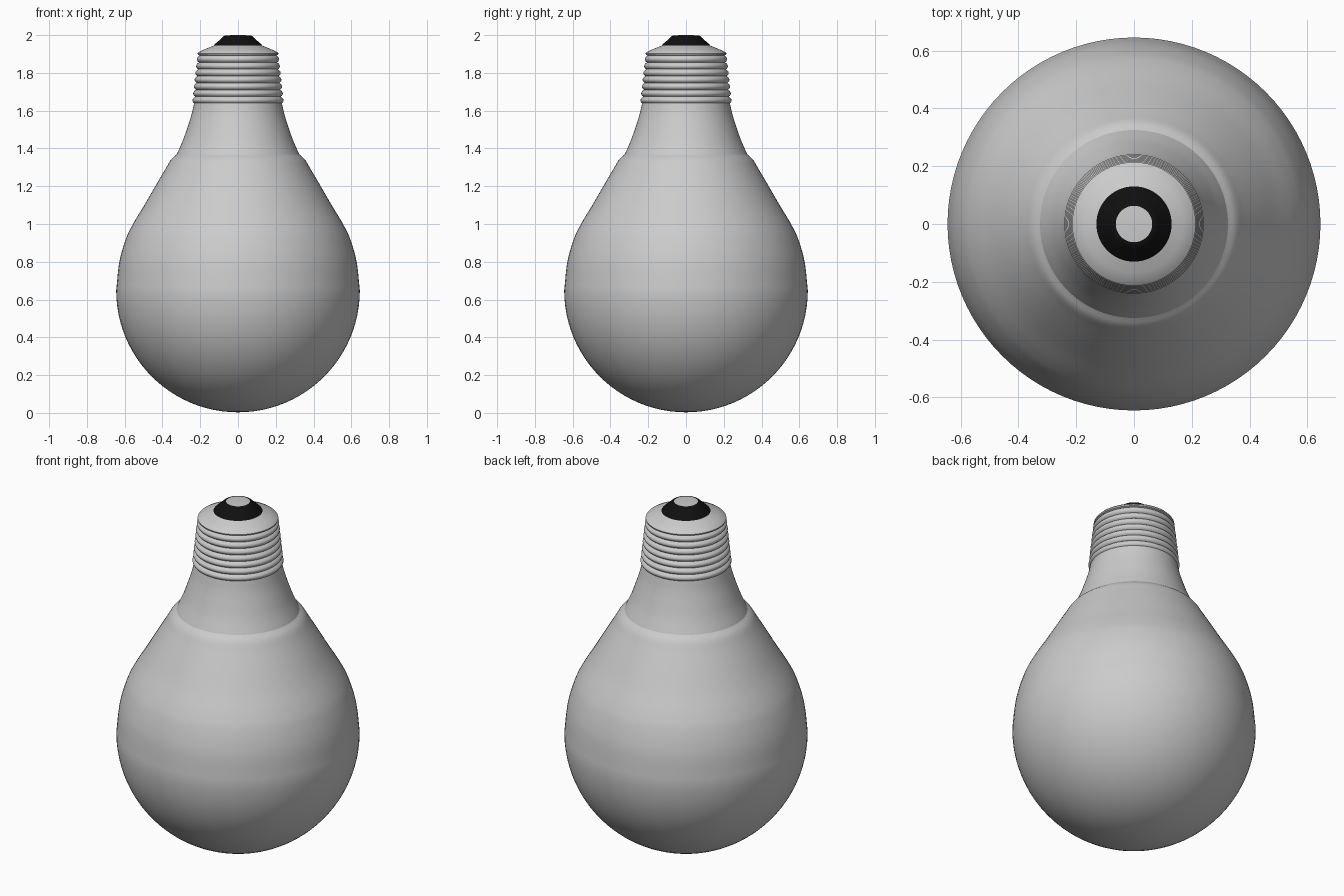
import bpy
from math import sin, cos, pi
from mathutils import Vector

if "Cube" in bpy.data.objects:
    bpy.data.objects.remove(bpy.data.objects["Cube"])

SEGMENTS = 96


def smooth(points, steps=6):
    """Catmull-Rom curve through (radius, height) points."""
    p = [Vector(q) for q in points]
    p = [2 * p[0] - p[1]] + p + [2 * p[-1] - p[-2]]
    out = []
    for a, b, c, d in zip(p, p[1:], p[2:], p[3:]):
        for i in range(steps):
            t = i / steps
            out.append(0.5 * (2 * b + (c - a) * t + (2 * a - 5 * b + 4 * c - d) * t ** 2
                              + (3 * b - a - 3 * c + d) * t ** 3))
    return [tuple(v) for v in out] + [tuple(points[-1])]


def lathe(name, profile, color=None, angle=35):
    """Revolve a (radius, height) profile about z; zero radius becomes a pole."""
    verts, faces, rings = [], [], []
    for r, z in profile:
        n = 1 if r < 1e-5 else SEGMENTS
        rings.append([len(verts) + i for i in range(n)])
        verts += [(r * cos(2 * pi * i / n), r * sin(2 * pi * i / n), z) for i in range(n)]
    for a, b in zip(rings, rings[1:]):
        for i in range(SEGMENTS):
            j = (i + 1) % SEGMENTS
            if len(a) == 1:
                faces.append((a[0], b[j], b[i]))
            elif len(b) == 1:
                faces.append((a[i], a[j], b[0]))
            else:
                faces.append((a[i], a[j], b[j], b[i]))
    mesh = bpy.data.meshes.new(name)
    mesh.from_pydata(verts, [], faces)
    obj = bpy.data.objects.new(name, mesh)
    bpy.context.collection.objects.link(obj)
    bpy.ops.object.select_all(action='DESELECT')
    obj.select_set(True)
    bpy.context.view_layer.objects.active = obj
    bpy.ops.object.shade_smooth_by_angle(angle=angle * pi / 180)
    if color:
        mat = bpy.data.materials.new(name)
        mat.diffuse_color = color
        mat.use_nodes = True
        mat.node_tree.nodes["Principled BSDF"].inputs["Base Color"].default_value = mat.diffuse_color
        mesh.materials.append(mat)
    return obj


# Glass envelope: spherical bottom flowing into the shoulder
R = 0.645
bowl = [(R * sin(a), R - R * cos(a) + 0.003) for a in (pi / 2 * i / 24 for i in range(24))]
shoulder = smooth([(R, 0.648), (0.628, 0.80), (0.594, 0.92), (0.556, 1.0), (0.496, 1.10),
                   (0.438, 1.20), (0.385, 1.29), (0.355, 1.34), (0.325, 1.368)])
lathe("glass_bulb", bowl + shoulder)

# Flared neck collar
lathe("neck_collar", smooth([(0.325, 1.368), (0.293, 1.44), (0.268, 1.51),
                             (0.246, 1.58), (0.230, 1.65)]))

# Threaded cap: rounded ridges tapering upward, closed by a sloped shoulder
RIDGES, STEPS, Z0, Z1 = 7, 8, 1.638, 1.892
thread = [(0.225, Z0)]
for i in range(RIDGES * STEPS + 1):
    t = i / (RIDGES * STEPS)
    bulge = 0.013 * abs(sin(pi * i / STEPS)) ** 0.8
    thread.append((0.230 - 0.027 * t + bulge, Z0 + (Z1 - Z0) * t))
cap = [(0.212, 1.896), (0.214, 1.903), (0.208, 1.910), (0.17, 1.928), (0.130, 1.944)]
lathe("screw_cap", thread + cap, angle=50)

# Black insulator
lathe("insulator", [(0.130, 1.944), (0.122, 1.953), (0.098, 1.973), (0.083, 1.989),
                    (0.074, 1.996), (0.063, 1.998)], (0.005, 0.005, 0.005, 1))

# Contact at the tip
lathe("contact", [(0.063, 1.998), (0.04, 1.9995), (0, 2.0)])
